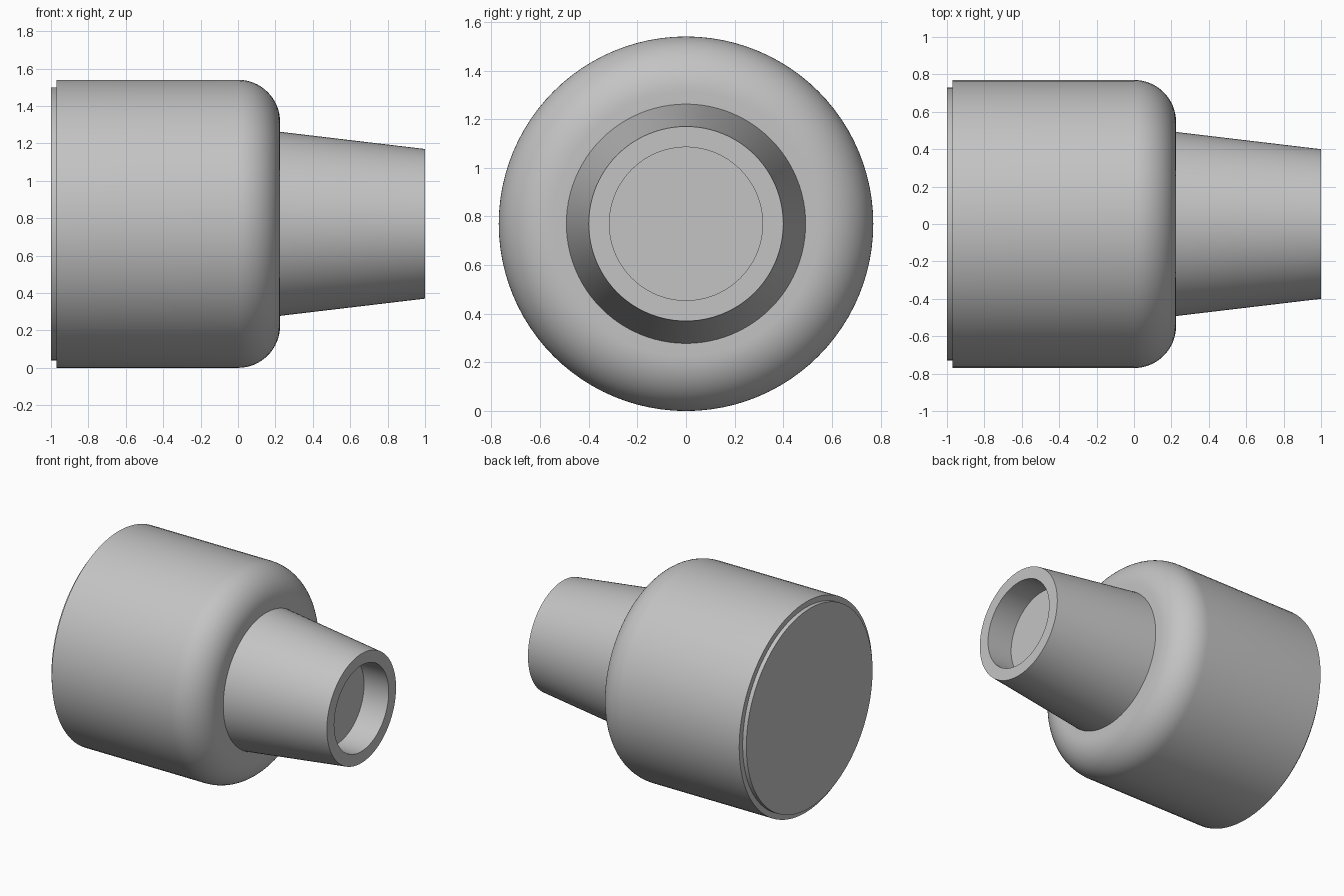
import bpy, bmesh, math
from mathutils import Matrix, Vector

cube = bpy.data.objects.get("Cube")
if cube:
    bpy.data.objects.remove(cube, do_unlink=True)

SEGMENTS = 96
RADIUS = 0.77      # body radius, also the height of the axis
FILLET = 0.225

grey = bpy.data.materials.new("light_grey")
grey.use_nodes = True
color = (0.55, 0.55, 0.55, 1)
grey.diffuse_color = color
grey.node_tree.nodes["Principled BSDF"].inputs["Base Color"].default_value = color


def lathe(name, profile):
    """Revolve (x, radius) points around the horizontal axis."""
    bm = bmesh.new()
    verts = [bm.verts.new((x, 0, r)) for x, r in profile]
    edges = [bm.edges.new(pair) for pair in zip(verts, verts[1:])]
    bmesh.ops.spin(bm, geom=verts + edges, cent=(0, 0, 0), axis=(1, 0, 0),
                   angle=math.tau, steps=SEGMENTS, use_merge=True)
    bmesh.ops.remove_doubles(bm, verts=bm.verts, dist=0.0001)
    bmesh.ops.recalc_face_normals(bm, faces=bm.faces)
    # open shells: make sure the normals face away from the axis
    widest = max(bm.faces, key=lambda f: f.calc_center_median().yz.length)
    c = widest.calc_center_median()
    if widest.normal.dot(Vector((0, c.y, c.z))) < 0:
        bmesh.ops.reverse_faces(bm, faces=bm.faces)
    bmesh.ops.transform(bm, matrix=Matrix.Translation((0, 0, RADIUS)), verts=bm.verts)
    mesh = bpy.data.meshes.new(name)
    bm.to_mesh(mesh)
    bm.free()
    mesh.materials.append(grey)
    obj = bpy.data.objects.new(name, mesh)
    bpy.context.collection.objects.link(obj)
    bpy.ops.object.select_all(action='DESELECT')
    obj.select_set(True)
    bpy.context.view_layer.objects.active = obj
    bpy.ops.object.shade_smooth_by_angle(angle=math.radians(30))
    return obj


# Raised end disc
lathe("end_disc", [(-1, 0), (-1, 0.73), (-0.97, 0.73)])

# Main drum with a rounded shoulder
shoulder = []
for i in range(17):
    a = math.pi / 2 * i / 16
    shoulder.append((FILLET * math.sin(a), RADIUS - FILLET + FILLET * math.cos(a)))
lathe("drum", [(-0.97, 0.73), (-0.97, RADIUS)] + shoulder + [(FILLET, 0.492)])

# Tapered neck with a shallow blind bore
lathe("neck", [(FILLET, 0.492), (1, 0.4), (1, 0.315), (0.8, 0.315), (0.8, 0)])
